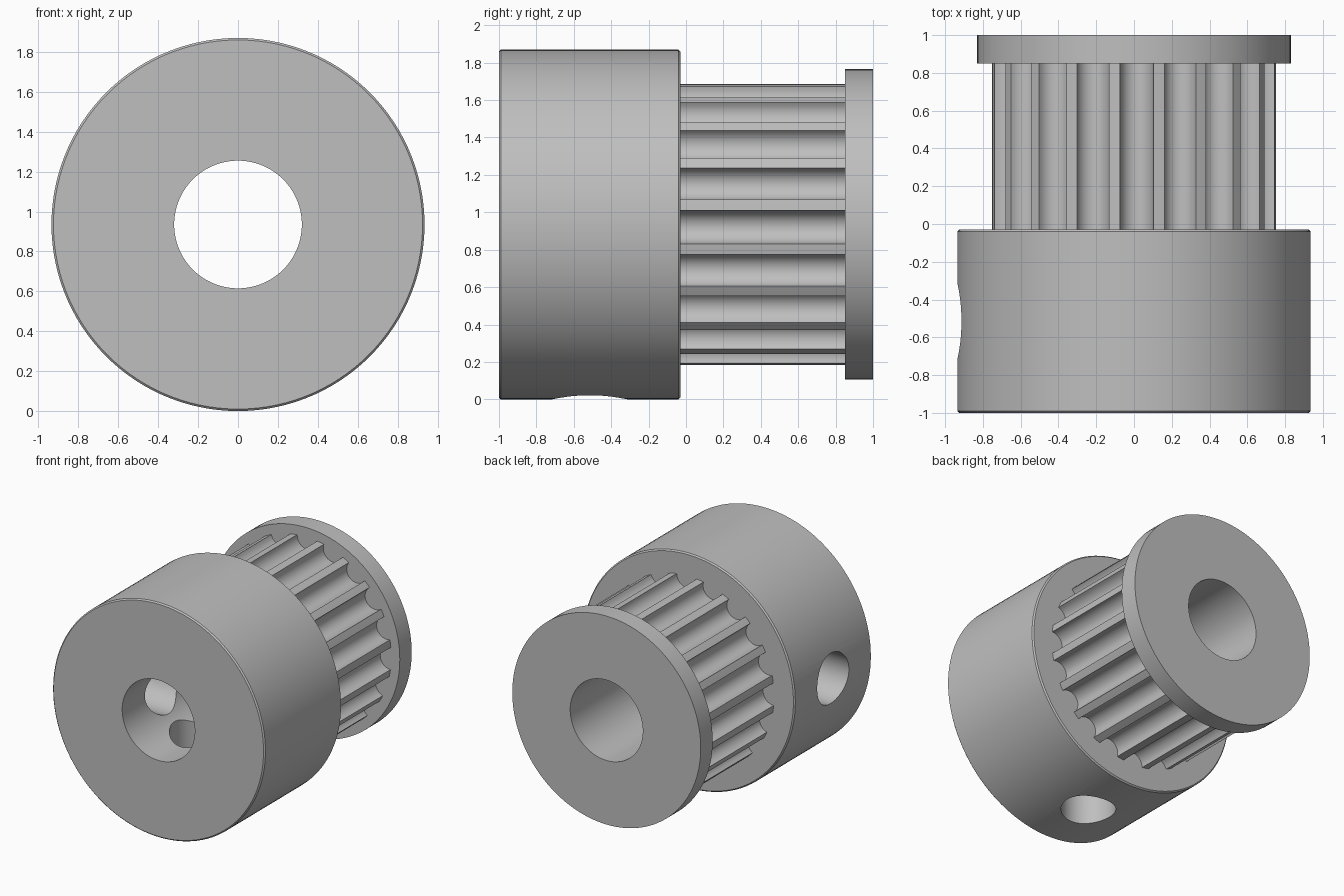
import bpy
import bmesh
from math import sin, cos, pi, radians, atan2
from mathutils import Vector

if "Cube" in bpy.data.objects:
    bpy.data.objects.remove(bpy.data.objects["Cube"], do_unlink=True)

HUB_R, TOOTH_R, FLANGE_R, BORE_R = 0.935, 0.755, 0.83, 0.32
AXIS_Z = HUB_R
TEETH, SEGMENTS = 20, 120

metal = bpy.data.materials.new("grey metal")
metal.use_nodes = True
grey = (0.52, 0.52, 0.52, 1)
metal.diffuse_color = grey
metal.node_tree.nodes["Principled BSDF"].inputs["Base Color"].default_value = grey


def select_only(obj):
    bpy.ops.object.select_all(action="DESELECT")
    obj.select_set(True)
    bpy.context.view_layer.objects.active = obj


def tube(name, loops):
    """Closed ring-shaped solid bridging equal-length loops, last to first."""
    bm = bmesh.new()
    rows = [[bm.verts.new(p) for p in loop] for loop in loops]
    n = len(rows[0])
    for a, b in zip(rows, rows[1:] + rows[:1]):
        for i in range(n):
            j = (i + 1) % n
            bm.faces.new((a[i], a[j], b[j], b[i]))
    bmesh.ops.recalc_face_normals(bm, faces=bm.faces)
    mesh = bpy.data.meshes.new(name)
    bm.to_mesh(mesh)
    bm.free()
    mesh.materials.append(metal)
    obj = bpy.data.objects.new(name, mesh)
    bpy.context.collection.objects.link(obj)
    return obj


def circle(r, y, angles=None):
    angles = angles or [2 * pi * i / SEGMENTS for i in range(SEGMENTS)]
    return [(r * cos(a), y, AXIS_Z + r * sin(a)) for a in angles]


def smooth(obj):
    select_only(obj)
    bpy.ops.object.shade_smooth_by_angle(angle=radians(30))


# Hub with small edge chamfers
c = 0.01
front, back = -1.0, -0.03
hub = tube("hub", [circle(r, y) for r, y in (
    (BORE_R, front), (HUB_R - c, front), (HUB_R, front + c),
    (HUB_R, back - c), (HUB_R - c, back), (BORE_R, back))])

# Set screw holes, one to the side and one below, reaching the bore
for direction in (Vector((-1, 0, 0)), Vector((0, 0, -1))):
    bpy.ops.mesh.primitive_cylinder_add(
        vertices=64, radius=0.2, depth=1.2,
        location=Vector((0, -0.515, AXIS_Z)) + direction * 0.6,
        rotation=direction.to_track_quat("Z", "Y").to_euler())
    cutter = bpy.context.object
    cutter.name = "screw_hole_cutter"
    cutter.hide_render = True
    cutter.data.materials.append(metal)
    cut = hub.modifiers.new("screw_hole", "BOOLEAN")
    cut.operation, cut.solver, cut.object = "DIFFERENCE", "EXACT", cutter
    select_only(hub)
    bpy.ops.object.modifier_apply(modifier=cut.name)
    bpy.data.objects.remove(cutter, do_unlink=True)
smooth(hub)

# Toothed core: narrow lands between rounded grooves
half_groove = radians(6.75)
land_r = TOOTH_R * cos(half_groove)
half_width, depth, steps = TOOTH_R * sin(half_groove), 0.092, 14
outline = []
for k in range(TEETH):
    land = radians(7.9) + 2 * pi * k / TEETH
    outline.append((TOOTH_R, land))
    groove = land + pi / TEETH
    for s in range(steps + 1):
        a = pi * s / steps
        t, r = -half_width * cos(a), land_r - depth * sin(a)
        outline.append(((r * r + t * t) ** 0.5, groove + atan2(t, r)))
angles = [a for _, a in outline]


def toothed(y):
    return [(r * cos(a), y, AXIS_Z + r * sin(a)) for r, a in outline]


core = tube("toothed_core", [circle(BORE_R, back, angles), toothed(back),
                             toothed(0.85), circle(BORE_R, 0.85, angles)])
smooth(core)

# Retaining flange at the back
flange = tube("flange", [circle(r, y) for r, y in (
    (BORE_R, 0.85), (FLANGE_R, 0.85), (FLANGE_R, 1.0), (BORE_R, 1.0))])
smooth(flange)
